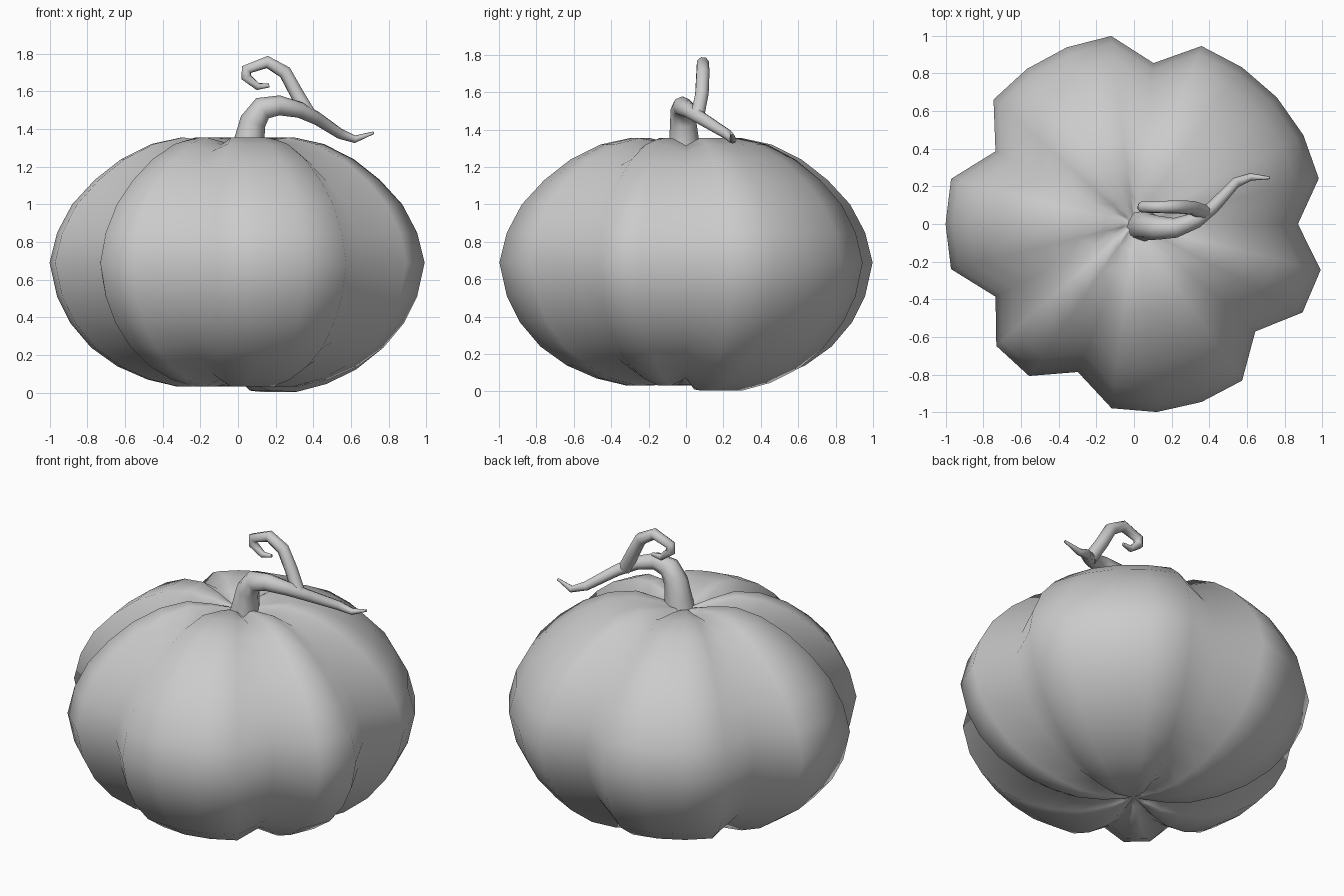
import bpy, bmesh, math

if "Cube" in bpy.data.objects:
    bpy.data.objects.remove(bpy.data.objects["Cube"])

# Radial outline seen from above, 26 spokes; grooves are the short ones
OUTLINE = [.87, 1.01, 1.015, 1.013, 1.01, 1.01, .86, 1.005, 1.003, 1.0, .996, .83, 1.0,
           1.0, 1.0, .83, .976, .98, .84, .985, 1.005, 1.01, 1.01, .86, 1.01, 1.02]
# Lobe profile (radius, z) from crown to base, poles added separately
PROFILE = [(.06, 1.31), (.15, 1.332), (.30, 1.355), (.46, 1.32), (.62, 1.24), (.76, 1.13),
           (.88, 1.0), (.96, .85), (1.0, .69), (.96, .51), (.89, .37), (.78, .24),
           (.64, .14), (.48, .07), (.32, .032), (.18, .035), (.07, .055)]
MID = .69
n = len(OUTLINE)


def build_pumpkin():
    bm = bmesh.new()
    rings = []
    for r, z in PROFILE:
        ring = []
        for i, k in enumerate(OUTLINE):
            a = 2 * math.pi * i / n
            zz = z
            if k < .9:                       # groove sits inside the lobes
                zz = MID + (z - MID) * .94
            elif i < 6 and z < .3:           # the back right lobe sags lowest
                zz -= .03 * min(1, r / .2) * (1 - z / .3)
            ring.append(bm.verts.new((r * k * math.cos(a), r * k * math.sin(a), zz)))
        rings.append(ring)
    top = bm.verts.new((0, 0, 1.29))
    bottom = bm.verts.new((0, 0, .07))
    for i in range(n):
        j = (i + 1) % n
        bm.faces.new((top, rings[0][i], rings[0][j]))
        bm.faces.new((bottom, rings[-1][j], rings[-1][i]))
        for a, b in zip(rings, rings[1:]):
            bm.faces.new((a[i], b[i], b[j], a[j]))
    bmesh.ops.recalc_face_normals(bm, faces=bm.faces)
    for f in bm.faces:
        f.smooth = True
    me = bpy.data.meshes.new("pumpkin_body")
    bm.to_mesh(me)
    bm.free()
    ob = bpy.data.objects.new("pumpkin_body", me)
    bpy.context.collection.objects.link(ob)


def tapered_tube(name, pts):
    """Tube through (x, y, z, radius) points, turned into a mesh."""
    cu = bpy.data.curves.new(name, 'CURVE')
    cu.dimensions = '3D'
    cu.bevel_depth = 1.0
    cu.bevel_resolution = 2
    cu.use_fill_caps = True
    sp = cu.splines.new('POLY')
    sp.points.add(len(pts) - 1)
    for p, (x, y, z, r) in zip(sp.points, pts):
        p.co = (x, y, z, 1)
        p.radius = r
    ob = bpy.data.objects.new(name, cu)
    bpy.context.collection.objects.link(ob)
    bpy.ops.object.select_all(action='DESELECT')
    ob.select_set(True)
    bpy.context.view_layer.objects.active = ob
    bpy.ops.object.convert(target='MESH')
    bpy.ops.object.shade_smooth_by_angle(angle=math.radians(60))


build_pumpkin()

# Bent stem drooping to the right and back
tapered_tube("stem", [
    (.05, -.01, 1.27, .09), (.06, -.01, 1.34, .08), (.08, -.015, 1.44, .07),
    (.13, -.02, 1.51, .063), (.22, -.02, 1.525, .053), (.33, .02, 1.50, .042),
    (.42, .09, 1.455, .035), (.54, .22, 1.375, .028), (.62, .25, 1.345, .02),
    (.72, .245, 1.38, .007)])

# Curled tendril rising from the stem
tapered_tube("tendril", [
    (.38, .06, 1.47, .04), (.31, .085, 1.59, .038), (.25, .09, 1.70, .037),
    (.155, .09, 1.755, .034), (.045, .09, 1.715, .031), (.043, .09, 1.675, .028),
    (.105, .095, 1.625, .02), (.165, .10, 1.63, .01)])
